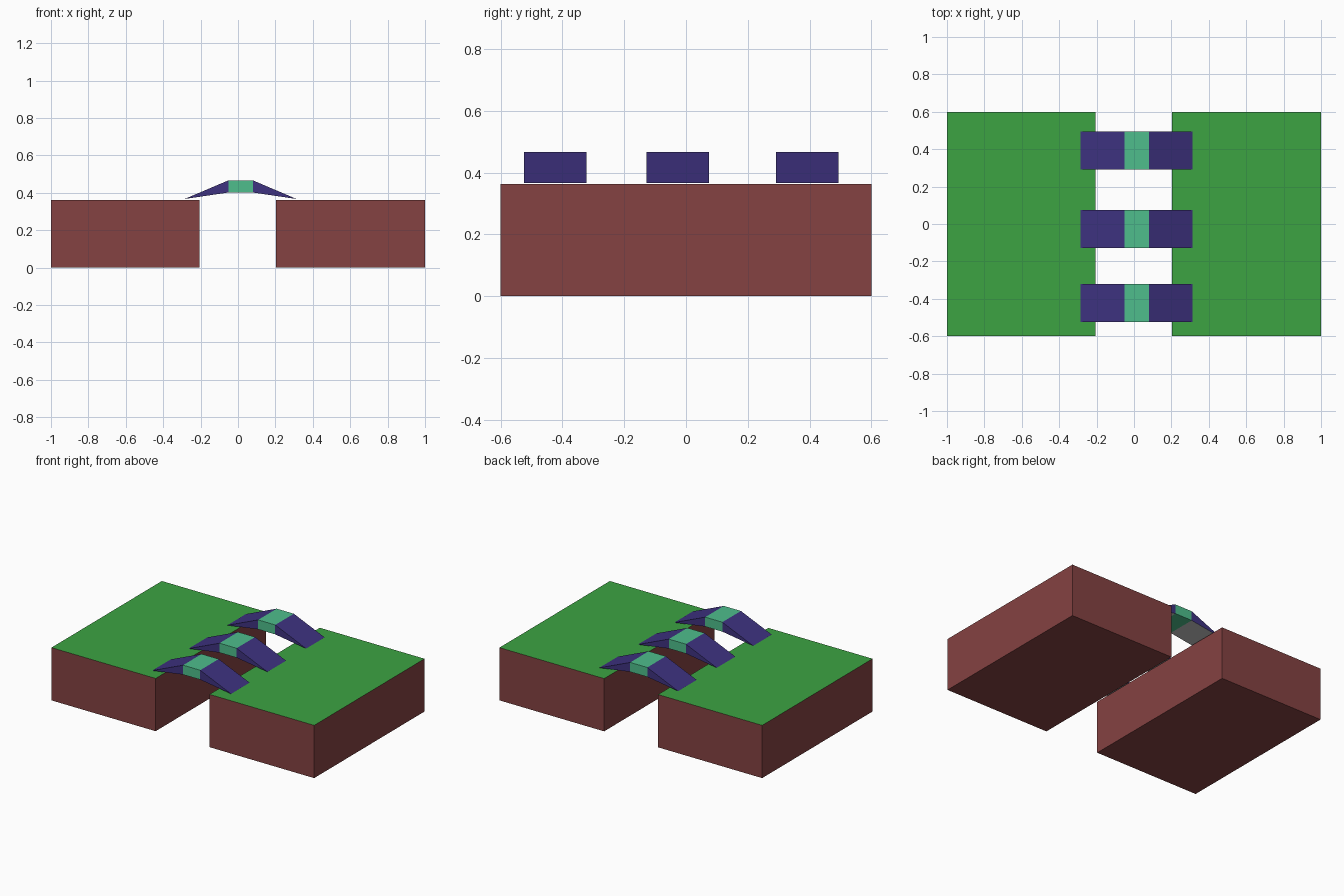
import bpy, bmesh

if "Cube" in bpy.data.objects:
    bpy.data.objects.remove(bpy.data.objects["Cube"])


def material(name, rgb):
    m = bpy.data.materials.new(name)
    lin = [((c / 255 + 0.055) / 1.055) ** 2.4 for c in rgb]
    m.diffuse_color = (*lin, 1)
    m.use_nodes = True
    m.node_tree.nodes["Principled BSDF"].inputs["Base Color"].default_value = m.diffuse_color
    return m


GRASS = material("grass", (60, 163, 66))
SOIL = material("soil", (133, 66, 66))
RAMP = material("ramp", (62, 50, 128))
DECK = material("deck", (78, 190, 140))
GREY = material("grey", (200, 200, 200))


def prism(name, profile, y0, y1, mats, edge_mats, cap_mat=0):
    """Extrude a counter-clockwise XZ profile along y, one material per edge."""
    bm = bmesh.new()
    front = [bm.verts.new((x, y0, z)) for x, z in profile]
    back = [bm.verts.new((x, y1, z)) for x, z in profile]
    n = len(profile)
    for i in range(n):
        j = (i + 1) % n
        f = bm.faces.new((front[i], back[i], back[j], front[j]))
        f.material_index = edge_mats[i]
    for loop in (front, back[::-1]):
        bm.faces.new(loop).material_index = cap_mat
    bmesh.ops.recalc_face_normals(bm, faces=bm.faces)
    me = bpy.data.meshes.new(name)
    bm.to_mesh(me)
    bm.free()
    for m in mats:
        me.materials.append(m)
    ob = bpy.data.objects.new(name, me)
    bpy.context.collection.objects.link(ob)
    return ob


# Two grass-topped banks
TOP = 0.363
for name, x0, x1 in (("left_bank", -1, -0.207), ("right_bank", 0.203, 1)):
    prism(name, [(x0, 0), (x1, 0), (x1, TOP), (x0, TOP)], -0.6, 0.6,
          [SOIL, GRASS], [0, 0, 1, 0])

# Three bridges: a flat deck between two tapering ramps with grey undersides
CX, HALF_DECK, HALF_SPAN = 0.014, 0.065, 0.3
LOW, HIGH, TIP = 0.402, 0.467, 0.367
for k, y in enumerate((-0.423, -0.027, 0.393), 1):
    y0, y1 = y - 0.101, y + 0.101
    a, b = CX - HALF_DECK, CX + HALF_DECK
    prism(f"bridge_deck_{k}", [(a, LOW), (b, LOW), (b, HIGH), (a, HIGH)],
          y0, y1, [DECK], [0, 0, 0, 0])
    for side, s in (("left", -1), ("right", 1)):
        edge = CX + s * HALF_DECK
        prism(f"bridge_ramp_{side}_{k}",
              [(edge, LOW), (CX + s * HALF_SPAN, TIP), (edge, HIGH)],
              y0, y1, [RAMP, GREY], [1, 0, 0])
